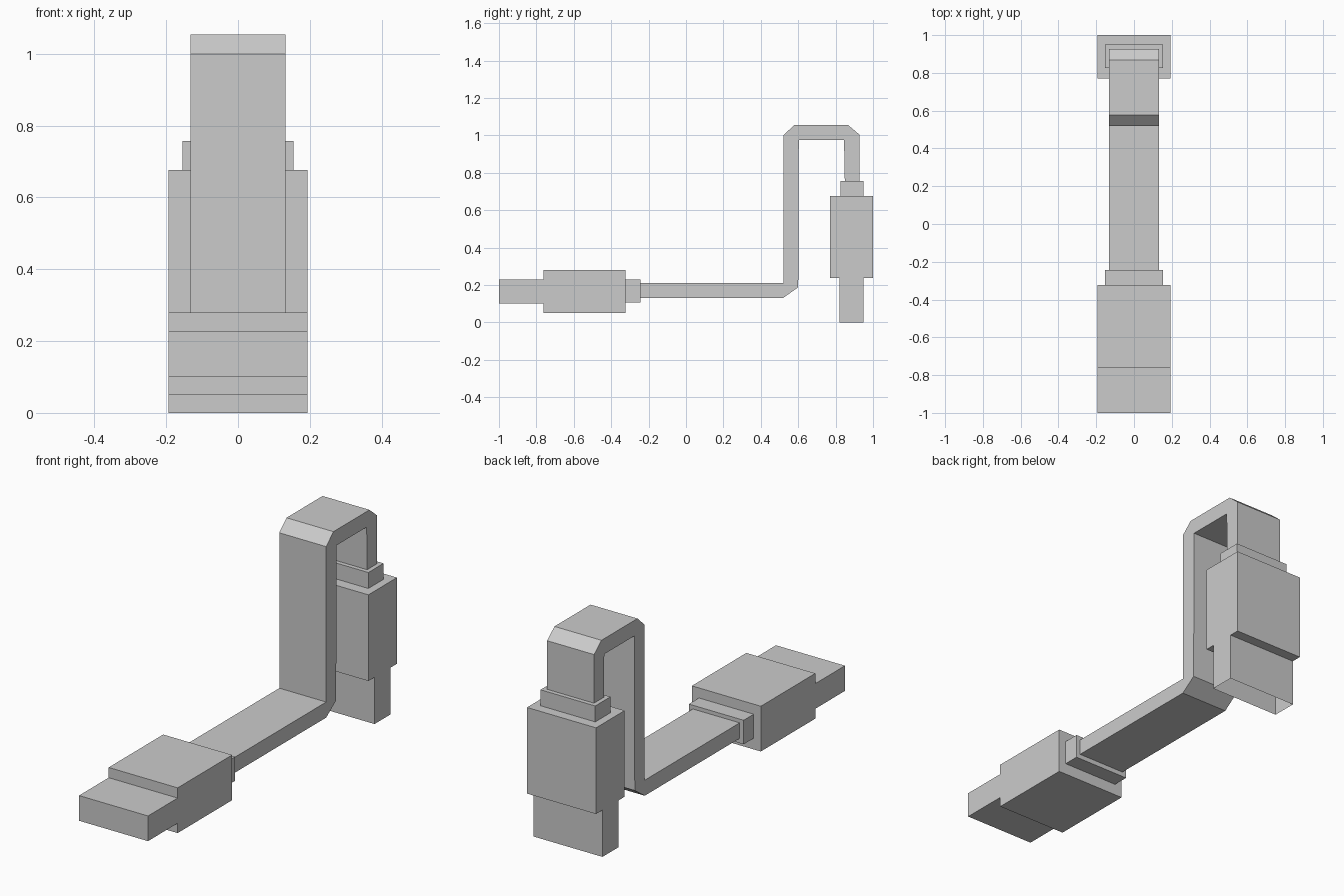
import bpy, bmesh
from mathutils import Vector

if "Cube" in bpy.data.objects:
    bpy.data.objects.remove(bpy.data.objects["Cube"])


def make_object(name, bm):
    bmesh.ops.recalc_face_normals(bm, faces=bm.faces)
    mesh = bpy.data.meshes.new(name)
    bm.to_mesh(mesh)
    bm.free()
    obj = bpy.data.objects.new(name, mesh)
    bpy.context.collection.objects.link(obj)
    return obj


def box(name, lo, hi, open_bottom=False):
    bm = bmesh.new()
    bmesh.ops.create_cube(bm, size=1)
    for v in bm.verts:
        v.co = Vector([lo[i] + (v.co[i] + 0.5) * (hi[i] - lo[i]) for i in range(3)])
    if open_bottom:
        bmesh.ops.delete(bm, geom=[f for f in bm.faces if f.calc_center_median().z < lo[2] + 1e-4],
                         context='FACES_ONLY')
    return make_object(name, bm)


# Connector steps: name, start and end from the tip, half width, thickness range
STEPS = [("plug", 0.0, 0.238, 0.194, -0.065, 0.063),
         ("housing", 0.238, 0.676, 0.194, -0.115, 0.115),
         ("collar", 0.676, 0.757, 0.154, -0.058, 0.064)]

for part, a, b, w, t0, t1 in STEPS:
    # Lying connector points to the front
    box("front_" + part, (-w, -1 + a, 0.165 + t0), (w, -1 + b, 0.165 + t1))
    # Hanging connector points down, its plug is open at the tip
    box("rear_" + part, (-w, 0.885 + t0, a), (w, 0.885 + t1, b), open_bottom=part == "plug")

# Flat cable: bent side profile (y, z) extruded across x
PROFILE = [(-0.243, 0.131), (0.52, 0.131), (0.60, 0.188), (0.603, 0.975),
           (0.845, 0.975), (0.849, 0.757), (0.927, 0.757), (0.927, 1.004),
           (0.868, 1.054), (0.578, 1.054), (0.52, 1.0), (0.52, 0.21), (-0.243, 0.21)]
bm = bmesh.new()
face = bm.faces.new([bm.verts.new((-0.132, y, z)) for y, z in PROFILE])
side = bmesh.ops.extrude_face_region(bm, geom=[face])
bmesh.ops.translate(bm, vec=(0.264, 0, 0),
                    verts=[g for g in side["geom"] if isinstance(g, bmesh.types.BMVert)])
make_object("flat_cable", bm)
